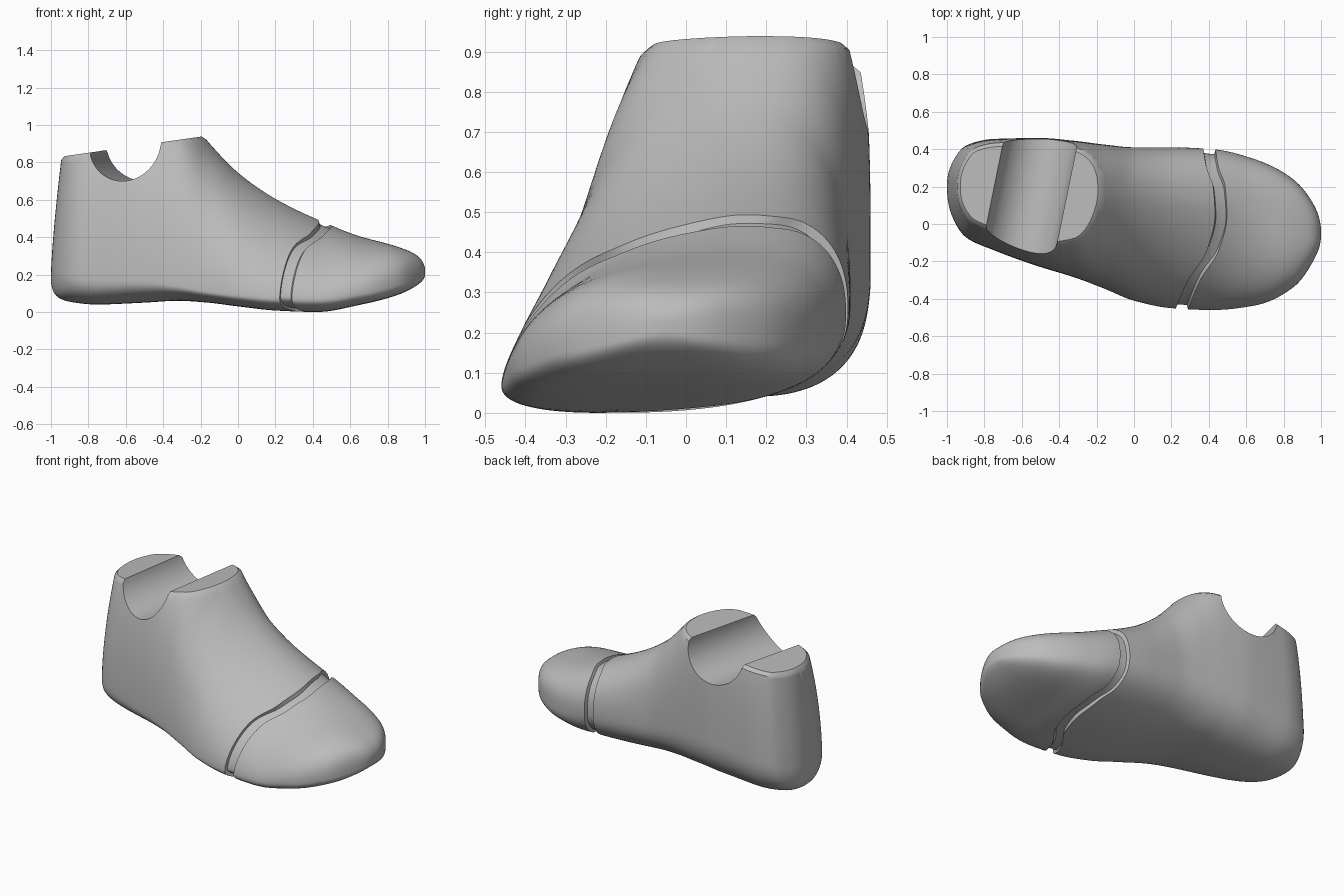
import bpy, bmesh, math
from mathutils import Vector, Matrix

if "Cube" in bpy.data.objects:
    bpy.data.objects.remove(bpy.data.objects["Cube"])

# Cross-sections along the foot:
# x, left y, left z, right y, right z, crown y, crown z, sole y, sole z, roundness
SECTIONS = [
    (-1.0, .185, .25, .215, .25, .20, 1.10, .20, .17, 2.2),
    (-.97, .035, .22, .335, .27, .20, 1.10, .18, .085, 2.1),
    (-.90, -.07, .20, .42, .30, .20, 1.10, .17, .055, 2.05),
    (-.75, -.14, .18, .455, .32, .18, 1.11, .15, .04, 2.05),
    (-.50, -.23, .17, .46, .35, .16, 1.15, .12, .05, 2.03),
    (-.32, -.285, .14, .445, .35, .16, 1.10, .10, .06, 1.9),
    (-.16, -.345, .11, .425, .33, .17, .91, .00, .05, 1.78),
    (0.0, -.41, .09, .41, .30, .16, .745, -.10, .03, 1.68),
    (.20, -.45, .075, .41, .28, .14, .605, -.17, .008, 1.6),
    (.42, -.46, .07, .40, .25, .13, .497, -.20, .0, 1.6),
    (.65, -.435, .11, .345, .21, .08, .405, -.18, .038, 1.9),
    (.85, -.34, .155, .24, .20, -.03, .35, -.08, .09, 2.3),
    (.96, -.195, .18, .105, .20, -.05, .30, -.05, .145, 2.5),
    (1.0, -.06, .215, -.04, .215, -.05, .225, -.05, .20, 2.2),
]
# Groove centre line seen from above: y, x
GROOVE = [(-.46, .255), (-.3, .325), (-.15, .42), (.05, .465), (.2, .455), (.3, .42), (.41, .40)]
GROOVE_S = .455
SIDES = 112


def angle(x):
    return math.acos(max(-1, min(1, -x)))


def monotone(xs, ys, x):
    """Smooth interpolation without overshoot."""
    x = max(xs[0], min(xs[-1], x))
    n = len(xs)
    d = [(ys[i + 1] - ys[i]) / (xs[i + 1] - xs[i]) for i in range(n - 1)]

    def slope(i):
        if i == 0:
            return d[0]
        if i == n - 1:
            return d[-1]
        a, b = d[i - 1], d[i]
        return 0 if a * b <= 0 else 2 * a * b / (a + b)
    i = 0
    while i < n - 2 and x > xs[i + 1]:
        i += 1
    h = xs[i + 1] - xs[i]
    t = (x - xs[i]) / h
    return ((2*t**3 - 3*t*t + 1) * ys[i] + (t**3 - 2*t*t + t) * h * slope(i)
            + (3*t*t - 2*t**3) * ys[i + 1] + (t**3 - t*t) * h * slope(i + 1))


KNOTS = [angle(r[0]) for r in SECTIONS]
COLUMNS = [[r[i] for r in SECTIONS] for i in range(1, 10)]


def ramp(x, lo, hi):
    return max(0, min(1, (x - lo) / (hi - lo)))


def section(x):
    a = angle(x)
    sec = [monotone(KNOTS, c, a) for c in COLUMNS]
    n = sec[8]
    k = ramp(x, -.35, 0)
    sec.append(3.5 * (1 - k) + (n + .75) * k)      # squarer right wall at the ankle
    sec.append(2.5 + .9 * ramp(x, .45, .75))       # flatter sole under the toe
    return sec


def section_point(sec, t):
    """Point on a section made of four superelliptic quarters."""
    yl, zl, yr, zr, yt, zt, yb, zb, n, n_right, n_sole = sec
    c, s = math.cos(t), math.sin(t)
    side_y, side_z = (yr, zr) if c >= 0 else (yl, zl)
    pole_y, pole_z = (yt, zt) if s >= 0 else (yb, zb)
    e = n_sole if s < 0 else (n_right if c >= 0 else n)
    u, v = abs(c) ** (2 / e), abs(s) ** (2 / e)
    return pole_y + (side_y - pole_y) * u, side_z + (pole_z - side_z) * v


def bump(s):
    lo, hi = -.1, .96
    if s <= lo or s >= hi:
        return 0
    k = (s - lo) / (GROOVE_S - .031 - lo) if s < GROOVE_S else (hi - s) / (hi - GROOVE_S - .031)
    return .5 - .5 * math.cos(math.pi * min(1, k))


def foot_point(s, t, depth):
    y, z = section_point(section(s), t)
    b = bump(s)
    x = s
    if b > 0:
        gy = [g[0] for g in GROOVE]
        gx = [g[1] for g in GROOVE]
        x = s + (monotone(gy, gx, y) - GROOVE_S) * b
    sec = section(x)
    y, z = section_point(sec, t)
    if depth:
        to_mid = Vector(((sec[0] + sec[2]) / 2 - y, (sec[5] + sec[7]) / 2 - z)).normalized()
        y, z = y + to_mid.x * depth, z + to_mid.y * depth
    # heel back leans forward with height
    w = max(0, min(1, (-.5 - x) / .5))
    return Vector((x + .058 * (max(0, z - .2) / .64) ** 1.35 * w, y, z))


# Ring positions, with the groove's edge rings added
count = 100
rings = [(-math.cos(.02 + (math.pi - .04) * i / count), 0) for i in range(count + 1)]
rings[0], rings[-1] = (-1, 0), (1, 0)
rings = [r for r in rings if abs(r[0] - GROOVE_S) > .038]
rings += [(GROOVE_S - .032, 0), (GROOVE_S - .027, .024), (GROOVE_S, .026),
          (GROOVE_S + .027, .024), (GROOVE_S + .032, 0)]
rings.sort()

# Foot body
bm = bmesh.new()
grid = [[bm.verts.new(foot_point(s, 2 * math.pi * (j + .5) / SIDES, d)) for j in range(SIDES)]
        for s, d in rings]
for a, b in zip(grid, grid[1:]):
    for j in range(SIDES):
        k = (j + 1) % SIDES
        bm.faces.new((a[j], a[k], b[k], b[j]))
# Heel and toe ends, filled with rungs so that they follow the curve
for ring in (grid[0], grid[-1]):
    half = SIDES // 2
    for i in range(-half // 2, half // 2 - 1):
        bm.faces.new((ring[i % SIDES], ring[(i + 1) % SIDES],
                      ring[(half - 2 - i) % SIDES], ring[(half - 1 - i) % SIDES]))
bmesh.ops.recalc_face_normals(bm, faces=bm.faces[:])

# Sloping ankle top with a chamfered rim
cut = bmesh.ops.bisect_plane(bm, geom=bm.verts[:] + bm.edges[:] + bm.faces[:], dist=1e-5,
                             plane_co=(-.18, 0, .922), plane_no=Vector((-.143, 0, 1)).normalized(),
                             clear_outer=True)
bmesh.ops.remove_doubles(bm, verts=[g for g in cut['geom_cut'] if isinstance(g, bmesh.types.BMVert)],
                         dist=.003)
rim = [e for e in bm.edges if e.is_boundary]
cap = bmesh.ops.edgeloop_fill(bm, edges=rim)['faces']
bmesh.ops.recalc_face_normals(bm, faces=bm.faces[:])
bmesh.ops.inset_region(bm, faces=cap, thickness=.02, depth=.018, use_even_offset=False)
mesh = bpy.data.meshes.new("foot_form")
bm.to_mesh(mesh)
bm.free()
foot = bpy.data.objects.new("foot_form", mesh)
bpy.context.collection.objects.link(foot)

# Round channel across the ankle top
bm = bmesh.new()
turn = (Matrix.Translation((-.55, .2, .897)) @ Matrix.Rotation(-math.atan2(.1, .48), 4, 'Z')
        @ Matrix.Rotation(math.pi / 2, 4, 'X'))
bmesh.ops.create_cone(bm, cap_ends=True, segments=96, radius1=.197, radius2=.197, depth=1.6, matrix=turn)
cmesh = bpy.data.meshes.new("channel_cutter")
bm.to_mesh(cmesh)
bm.free()
cutter = bpy.data.objects.new("channel_cutter", cmesh)
cutter.hide_render = True
bpy.context.collection.objects.link(cutter)

grey = bpy.data.materials.new("plain grey")
grey.diffuse_color = (.5, .5, .5, 1)
grey.use_nodes = True
grey.node_tree.nodes["Principled BSDF"].inputs["Base Color"].default_value = grey.diffuse_color
mesh.materials.append(grey)
cmesh.materials.append(grey)

bpy.context.view_layer.objects.active = foot
foot.select_set(True)
mod = foot.modifiers.new("channel", 'BOOLEAN')
mod.operation = 'DIFFERENCE'
mod.solver = 'EXACT'
mod.object = cutter
bpy.ops.object.modifier_apply(modifier=mod.name)
bpy.data.objects.remove(cutter)
bpy.ops.object.shade_smooth_by_angle(angle=math.radians(34))
